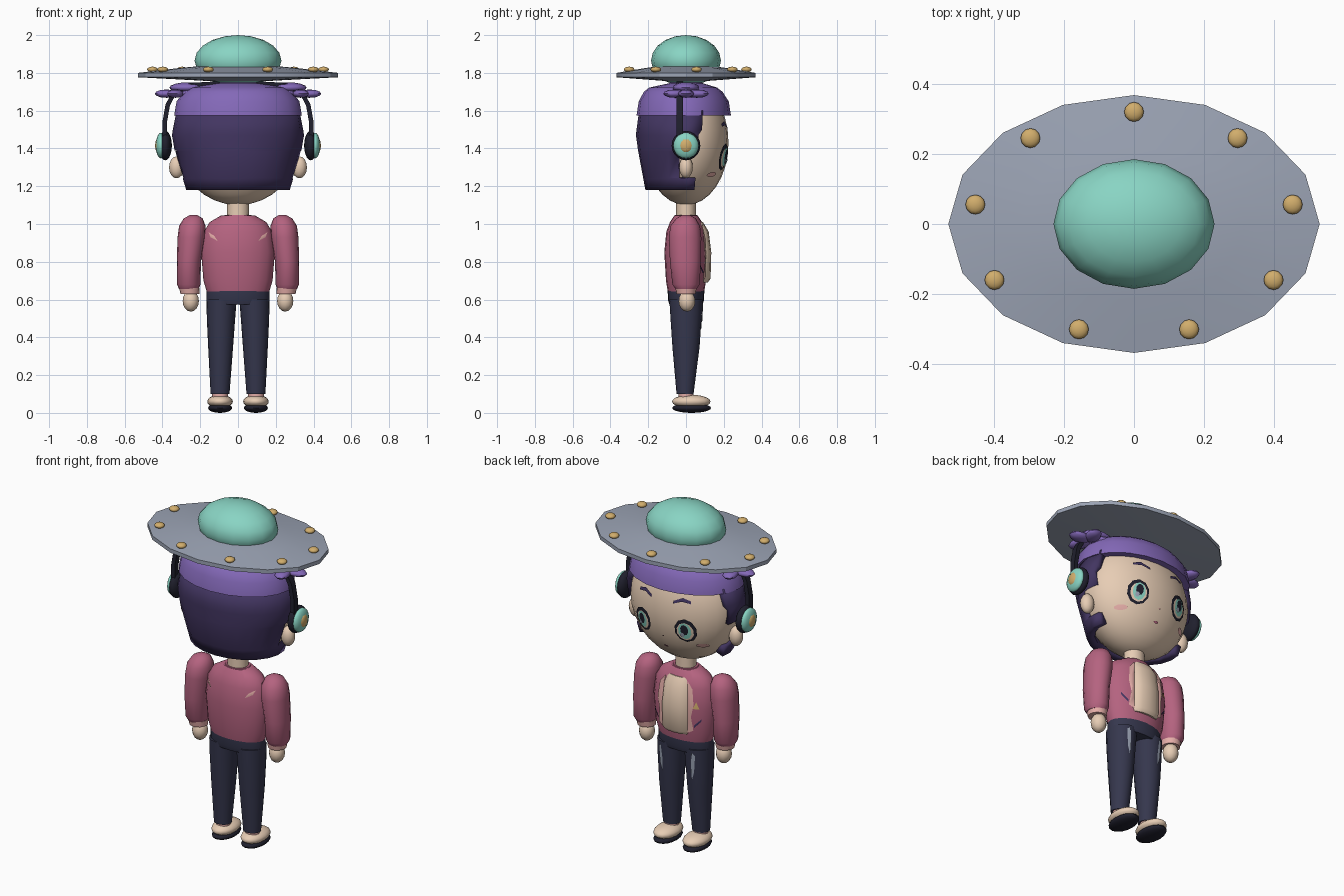
import bpy, bmesh, math
from mathutils import Matrix, Vector

if "Cube" in bpy.data.objects:
    bpy.data.objects.remove(bpy.data.objects["Cube"])


def material(name, rgb):
    m = bpy.data.materials.new(name)
    m.use_nodes = True
    m.diffuse_color = (*rgb, 1)
    bsdf = next(n for n in m.node_tree.nodes if n.type == 'BSDF_PRINCIPLED')
    bsdf.inputs["Base Color"].default_value = (*rgb, 1)
    bsdf.inputs["Roughness"].default_value = 0.7
    return m


GREY = material("saucer grey", (0.33, 0.37, 0.46))
TEAL = material("teal", (0.25, 0.66, 0.55))
GOLD = material("gold", (0.64, 0.42, 0.15))
LILAC = material("light purple", (0.23, 0.14, 0.48))
PLUM = material("dark purple", (0.055, 0.036, 0.12))
BLACK = material("blue black", (0.014, 0.014, 0.026))
SKIN = material("skin cream", (0.80, 0.61, 0.46))
ROSE = material("jacket rose", (0.46, 0.125, 0.215))
PINK = material("trim pink", (0.80, 0.43, 0.40))
NAVY = material("trouser navy", (0.036, 0.038, 0.075))


def finish(bm, name, mat, angle=40, recalc=True):
    if recalc:
        bmesh.ops.recalc_face_normals(bm, faces=bm.faces[:])
    me = bpy.data.meshes.new(name)
    bm.to_mesh(me)
    bm.free()
    me.materials.append(mat)
    me.shade_smooth()
    me.set_sharp_from_angle(angle=math.radians(angle))
    ob = bpy.data.objects.new(name, me)
    bpy.context.collection.objects.link(ob)
    return ob


def ball(name, mat, loc, size, seg=16, rings=10, turn=0):
    bm = bmesh.new()
    m = Matrix.Translation(loc) @ Matrix.Rotation(turn, 4, 'Z') @ Matrix.Diagonal((*size, 1))
    bmesh.ops.create_uvsphere(bm, u_segments=seg, v_segments=rings, radius=1, matrix=m)
    return finish(bm, name, mat, 60)


def loft(name, mat, rows, n=16, angle=40, sx=1):
    """Closed stack of elliptical rings: (z, rx, ry, cx, cy)."""
    bm = bmesh.new()
    rings = []
    for z, rx, ry, cx, cy in rows:
        rings.append([bm.verts.new((sx * cx + rx * math.cos(2 * math.pi * i / n),
                                    cy + ry * math.sin(2 * math.pi * i / n), z)) for i in range(n)])
    for a, b in zip(rings, rings[1:]):
        for i in range(n):
            j = (i + 1) % n
            bm.faces.new((a[i], a[j], b[j], b[i]))
    bm.faces.new(rings[0])
    bm.faces.new(rings[-1])
    return finish(bm, name, mat, angle)


def row_surface(rows, side, sx=1):
    """Depth of a loft at (x, z), on the side +y or -y."""
    def f(x, z):
        for a, b in zip(rows, rows[1:]):
            if a[0] <= z <= b[0]:
                t = (z - a[0]) / (b[0] - a[0])
                rx, ry, cx, cy = (p + (q - p) * t for p, q in zip(a[1:], b[1:]))
                return cy + side * ry * math.sqrt(max(0, 1 - ((x - sx * cx) / rx) ** 2))
        return 0
    return f


def patch(name, mat, pts, surf, off=0.006, side=1):
    """Thin painted plate that follows a surface; pts are (x, z)."""
    bm = bmesh.new()
    c = Vector((sum(p[0] for p in pts) / len(pts), sum(p[1] for p in pts) / len(pts)))
    put = lambda p: bm.verts.new((p[0], surf(p[0], p[1]) + side * off, p[1]))
    mid, n = put(c), len(pts)
    inner = [put(c.lerp(Vector(p), 0.5)) for p in pts]
    outer = [put(p) for p in pts]
    for i in range(n):
        j = (i + 1) % n
        bm.faces.new((mid, inner[i], inner[j]))
        bm.faces.new((inner[i], outer[i], outer[j], inner[j]))
    bm.normal_update()
    if sum(f.normal.y for f in bm.faces) * side < 0:
        bmesh.ops.reverse_faces(bm, faces=bm.faces[:])
    return finish(bm, name, mat, recalc=False)


def oval(x, z, rx, rz, n=10):
    return [(x + rx * math.cos(2 * math.pi * (i + .5) / n), z + rz * math.sin(2 * math.pi * (i + .5) / n))
            for i in range(n)]


# Saucer hat: disc, dome and nine lights
loft("saucer_disc", GREY, [(z, .53 * r, .368 * r, 0, 0) for z, r in
     ((1.757, .3), (1.777, 1), (1.80, 1), (1.825, .6), (1.84, .3))], 16, 25)
ball("saucer_dome", TEAL, (0, 0, 1.865), (.23, .185, .135))
for k in range(9):
    a = math.radians(90 + 40 * k)
    ball(f"saucer_light_{k + 1}", GOLD, (.46 * math.cos(a), .32 * math.sin(a), 1.818), (.028, .028, .015), 12, 8)

# Head and neck
HC, HR = 1.43, (.325, .225, .33)
ball("head", SKIN, (0, 0, HC), HR, 24, 16)
loft("neck", SKIN, [(1.0, .058, .052, 0, 0), (1.14, .058, .052, 0, 0)])


def face(x, z):
    return HR[1] * math.sqrt(max(0, 1 - (x / HR[0]) ** 2 - ((z - HC) / HR[2]) ** 2))


# Hair: open shell around the back, with an ear notch on each side
bm = bmesh.new()
rings = []
for z, rx, ry, edge in ((1.18, .275, .215, .045), (1.24, .293, .226, .05), (1.245, .294, .227, -.04),
                        (1.385, .335, .253, -.035), (1.39, .336, .254, .07), (1.47, .35, .265, .065),
                        (1.50, .345, .262, .085), (1.60, .325, .248, .09)):
    e = math.asin(edge / ry)
    rings.append([bm.verts.new((rx * math.cos(t), ry * math.sin(t), z))
                  for t in (math.pi - e + (math.pi + 2 * e) * i / 12 for i in range(13))])
for a, b in zip(rings, rings[1:]):
    for i in range(12):
        bm.faces.new((a[i], a[i + 1], b[i + 1], b[i]))
hair = finish(bm, "hair_back", PLUM, 30, recalc=False)
thick = hair.modifiers.new("thickness", 'SOLIDIFY')
thick.thickness, thick.offset = .045, -1

# Headband cap of the hair
loft("hair_cap", LILAC, [(1.575, .338, .25, 0, -.012), (1.65, .325, .238, 0, -.012),
     (1.70, .285, .208, 0, -.015), (1.722, .25, .18, 0, -.015), (1.745, .12, .09, 0, 0),
     (1.775, .09, .07, 0, 0)], 20, 30)

torso = [(.64, .165, .096, 0, 0), (.70, .183, .106, 0, 0), (.85, .195, .115, 0, 0), (.96, .18, .104, 0, 0),
         (1.01, .15, .085, 0, 0), (1.045, .09, .062, 0, 0)]
leg = [(.10, .05, .045, .095, -.005), (.35, .066, .072, .092, 0), (.50, .075, .082, .09, 0),
       (.60, .08, .088, .087, 0)]
front = row_surface(torso, 1)
back = row_surface(torso, -1)

# Torso, shirt panel and hips
loft("jacket", ROSE, torso, 20)
loft("jacket_collar", ROSE, [(1.02, .095, .07, 0, 0), (1.048, .07, .058, 0, 0)], 20)
loft("shirt_panel", SKIN, [(.69, .08, .03, 0, .085), (.71, .088, .04, 0, .09), (.85, .088, .042, 0, .092),
     (.96, .082, .04, 0, .08), (1.01, .07, .03, 0, .06)], 12)
loft("hips", NAVY, [(.575, .163, .088, 0, 0), (.60, .168, .096, 0, 0), (.65, .165, .097, 0, 0)], 20)

for name, s in (("left", 1), ("right", -1)):
    # Ears and headphone cups
    ball(f"{name}_ear", SKIN, (s * .325, 0, 1.30), (.04, .036, .058), 12, 8)
    ball(f"{name}_headphone_cup", BLACK, (s * .385, 0, 1.415), (.035, .076, .078))
    ball(f"{name}_headphone_cover", TEAL, (s * .408, 0, 1.415), (.027, .066, .068))
    ball(f"{name}_headphone_badge", GOLD, (s * .425, 0, 1.415), (.014, .038, .038), 8, 6)

    # Petal hair bun
    ball(f"{name}_bun", LILAC, (s * .265, 0, 1.722), (.098, .07, .028), 12, 8)
    for k in range(5):
        a = 2 * math.pi * k / 5 + (0 if s > 0 else math.pi)
        ball(f"{name}_bun_petal_{k + 1}", LILAC, (s * .31 + .068 * math.cos(a), .06 * math.sin(a), 1.69),
             (.066, .042, .022), 10, 6, a)

    # Face details
    ex, ez = s * .137, 1.355
    patch(f"{name}_eye_outline", BLACK, oval(ex, ez, .06, .071), face, .006)
    patch(f"{name}_eye_white", SKIN, oval(ex, ez - .004, .046, .054), face, .009)
    patch(f"{name}_iris", TEAL, oval(ex, ez, .035, .05), face, .012)
    patch(f"{name}_pupil", BLACK, oval(ex, ez + .008, .021, .032), face, .015)
    patch(f"{name}_eye_glint", GREY, oval(ex + .012, ez - .022, .012, .014), face, .018)
    patch(f"{name}_brow", PLUM, [(s * .07, 1.505), (s * .12, 1.525), (s * .165, 1.515), (s * .165, 1.53),
          (s * .12, 1.543), (s * .07, 1.52)], face)
    patch(f"{name}_cheek", PINK, oval(s * .205, 1.262, .03, .014), face)

    # Sleeve, cuff and hand
    arm = [(.655, .052, .055, .26, 0), (.68, .062, .072, .261, 0), (.80, .064, .082, .26, -.003),
           (.93, .073, .086, .247, -.005), (.99, .07, .078, .242, -.004), (1.03, .05, .052, .237, 0),
           (1.047, .02, .02, .235, 0)]
    loft(f"{name}_sleeve", ROSE, arm, 16, 45, s)
    loft(f"{name}_cuff", PINK, [(.63, .05, .05, .255, 0), (.662, .054, .057, .257, 0)], 16, 40, s)
    ball(f"{name}_hand", SKIN, (s * .25, .005, .592), (.043, .044, .056), 12, 8)

    # Jacket trim
    patch(f"{name}_back_stripe", PINK, [(s * .157, .957), (s * .145, .93), (s * .108, .91), (s * .125, .937)],
          back, .005, -1)
    patch(f"{name}_lapel", PINK, [(s * .078, .70), (s * .112, .72), (s * .102, .80), (s * .116, .87),
          (s * .105, .96), (s * .07, 1.0)], front)
    patch(f"{name}_jacket_slash", PLUM, [(s * .115, .735), (s * .15, .775), (s * .152, .79), (s * .115, .75)], front)

    # Leg, worn patch, sock and shoe
    loft(f"{name}_leg", NAVY, leg, 16, 40, s)
    patch(f"{name}_worn_patch", GREY, [(s * .095, .42), (s * .11, .47), (s * .118, .57), (s * .10, .585),
          (s * .092, .50)], row_surface(leg, 1, s), .005)
    loft(f"{name}_sock", PINK, [(.07, .04, .038, .095, 0), (.115, .043, .04, .095, 0)], 12, 40, s)
    ball(f"{name}_shoe", SKIN, (s * .095, .028, .06), (.068, .102, .036))
    ball(f"{name}_sole", BLACK, (s * .095, .03, .026), (.064, .103, .026))

# Nose, mouth and jacket badge
patch("nose", PINK, oval(0, 1.295, .007, .005, 6), face)
patch("mouth", ROSE, oval(0, 1.225, .016, .006, 8), face)
patch("jacket_badge", GOLD, [(-.145, .85), (-.112, .85), (-.128, .89)], front)

# Headphone band
half = [(.388, 1.44), (.388, 1.54), (.372, 1.63), (.34, 1.69), (.25, 1.735)]
path = [(-x, z) for x, z in half] + [(0, 1.75)] + half[::-1]
bm = bmesh.new()
prev = None
for i, (x, z) in enumerate(path):
    a, b = path[max(i - 1, 0)], path[min(i + 1, len(path) - 1)]
    t = Vector((b[0] - a[0], 0, b[1] - a[1])).normalized()
    nrm = Vector((-t.z, 0, t.x)) * .012
    ring = [bm.verts.new(Vector((x, y, z)) + k * nrm) for y, k in ((-.05, 1), (-.015, 1), (-.015, -1), (-.05, -1))]
    if prev:
        for j in range(4):
            bm.faces.new((prev[j], prev[(j + 1) % 4], ring[(j + 1) % 4], ring[j]))
    else:
        bm.faces.new(ring)
    prev = ring
bm.faces.new(prev)
finish(bm, "headphone_band", BLACK)
